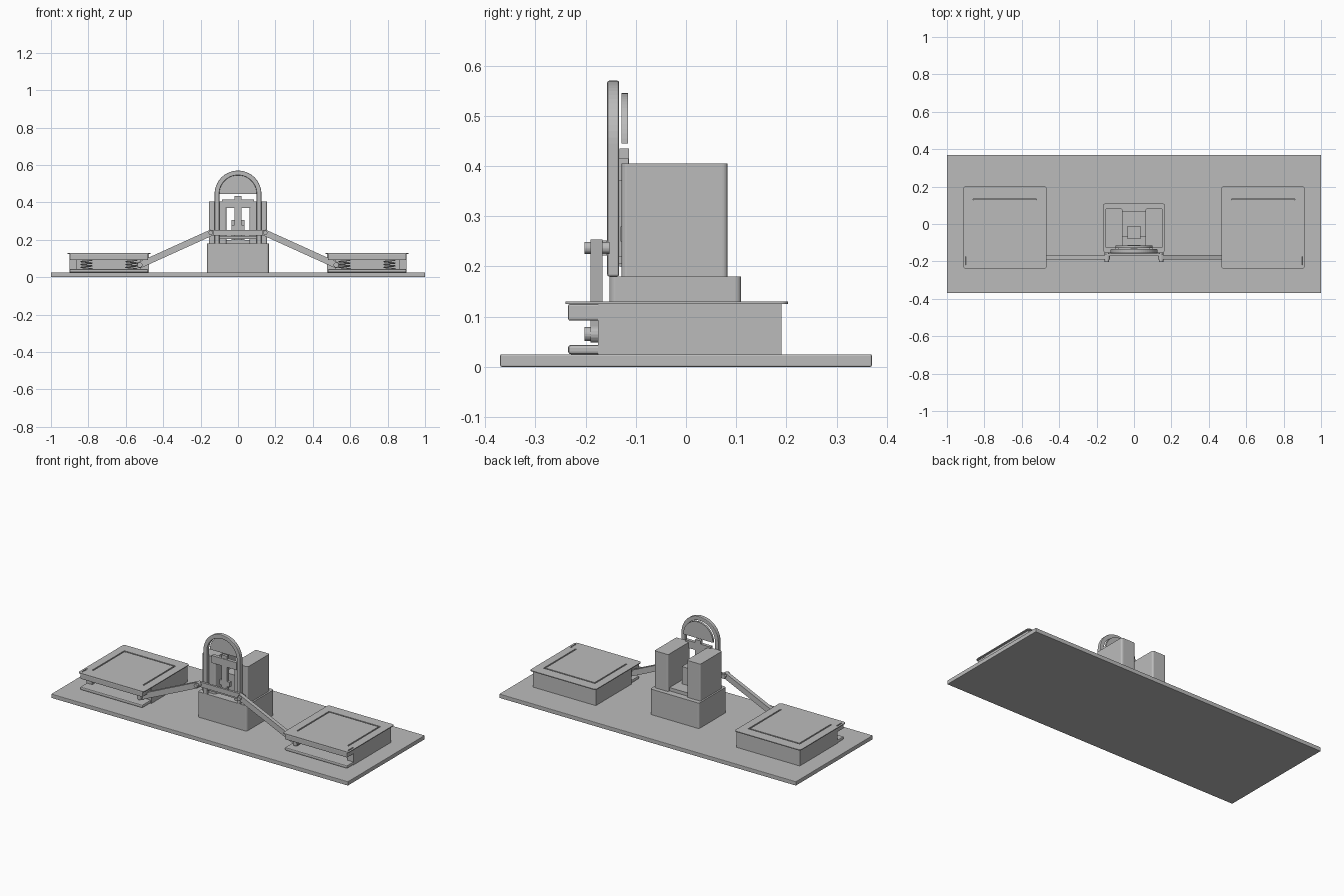
import bpy, bmesh, math
from mathutils import Vector

if "Cube" in bpy.data.objects:
    bpy.data.objects.remove(bpy.data.objects["Cube"])

grey = bpy.data.materials.new("plain grey")
grey.use_nodes = True
grey.diffuse_color = (0.5, 0.5, 0.5, 1)
grey.node_tree.nodes["Principled BSDF"].inputs["Base Color"].default_value = (0.5, 0.5, 0.5, 1)


def finish(name, bm):
    bmesh.ops.recalc_face_normals(bm, faces=bm.faces)
    mesh = bpy.data.meshes.new(name)
    bm.to_mesh(mesh)
    bm.free()
    mesh.materials.append(grey)
    ob = bpy.data.objects.new(name, mesh)
    bpy.context.scene.collection.objects.link(ob)
    return ob


def box(name, x, y, z, corner=0, edge=0):
    """Block from (min, max) ranges; corner rounds upright edges, edge bevels all."""
    bm = bmesh.new()
    bmesh.ops.create_cube(bm, size=1)
    for v in bm.verts:
        v.co = Vector([r[0] if c < 0 else r[1] for c, r in zip(v.co, (x, y, z))])
    if corner:
        upright = [e for e in bm.edges if abs(e.verts[0].co.z - e.verts[1].co.z) > 1e-5]
        bmesh.ops.bevel(bm, geom=upright, offset=corner, segments=4, profile=0.5, affect='EDGES')
    if edge:
        bmesh.ops.bevel(bm, geom=bm.edges[:], offset=edge, segments=2, profile=0.5, affect='EDGES')
    return finish(name, bm)


def prism(name, outline, axis, low, high):
    """Extrude a closed 2D outline along y (outline in x, z) or z (outline in x, y)."""
    bm = bmesh.new()
    place = (lambda p: (p[0], low, p[1])) if axis == 'y' else (lambda p: (p[0], p[1], low))
    face = bm.faces.new([bm.verts.new(place(p)) for p in outline])
    new = bmesh.ops.extrude_face_region(bm, geom=[face])["geom"]
    move = Vector((0, high - low, 0)) if axis == 'y' else Vector((0, 0, high - low))
    bmesh.ops.translate(bm, vec=move, verts=[g for g in new if isinstance(g, bmesh.types.BMVert)])
    return finish(name, bm)


def arc(radius, cx, cz, start, end, steps):
    return [(cx + radius * math.cos(start + (end - start) * i / steps),
             cz + radius * math.sin(start + (end - start) * i / steps)) for i in range(steps + 1)]


def pin(name, x, z, radius, low, high):
    return prism(name, arc(radius, x, z, 0, math.tau * 23 / 24, 23), 'y', low, high)


def spring(name, x, y, low, high, radius=0.03, turns=3):
    curve = bpy.data.curves.new(name, 'CURVE')
    curve.dimensions = '3D'
    curve.bevel_depth = 0.003
    curve.bevel_resolution = 1
    line = curve.splines.new('POLY')
    count = turns * 20
    line.points.add(count)
    for i, p in enumerate(line.points):
        a = math.tau * turns * i / count
        p.co = (x + radius * math.cos(a), y + radius * math.sin(a), low + (high - low) * i / count, 1)
    curve.materials.append(grey)
    bpy.context.scene.collection.objects.link(bpy.data.objects.new(name, curve))


# Ground board
box("base_board", (-1, 1), (-0.37, 0.37), (0, 0.025), edge=0.003)

# Central pedestal, towers and the seat between them
box("pedestal", (-0.165, 0.165), (-0.152, 0.11), (0.025, 0.18), corner=0.012)
box("tower_link", (-0.065, 0.065), (-0.07, 0.07), (0.18, 0.2))
box("plunger_foot", (-0.035, 0.035), (-0.08, -0.01), (0.2, 0.305))

# Arched frame with a half-round panel
SPRING_Z = 0.445
outer = arc(0.125, 0, SPRING_Z, 0, math.pi, 32)
inner = arc(0.1, 0, SPRING_Z, math.pi, 0, 32)
frame = prism("arch_frame", [(0.125, 0.18)] + outer + [(-0.125, 0.18), (-0.1, 0.18)] + inner + [(0.1, 0.18)],
              'y', -0.157, -0.133)
bevel = frame.modifiers.new("soft_edges", 'BEVEL')
bevel.width, bevel.segments, bevel.limit_method = 0.004, 2, 'ANGLE'
prism("half_round_panel", arc(0.1, 0, SPRING_Z, 0, math.pi, 32), 'y', -0.128, -0.116)

# Slider parts in the arch opening
box("slider_bar", (-0.085, 0.085), (-0.135, -0.115), (0.37, 0.415))
box("slider_stem", (-0.018, 0.018), (-0.132, -0.114), (0.2, 0.435))
box("slider_block", (-0.035, 0.035), (-0.13, -0.112), (0.25, 0.28))
box("lower_bar", (-0.1, 0.1), (-0.152, -0.12), (0.205, 0.22))
box("cross_bar", (-0.15, 0.15), (-0.17, -0.157), (0.222, 0.252))

for s, side in ((1, "left"), (-1, "right")):
    def span(a, b):
        return (min(s * a, s * b), max(s * a, s * b))

    box(side + "_tower", span(0.062, 0.155), (-0.128, 0.083), (0.18, 0.405), corner=0.01)

    # Linkage arm with round ends and pins
    tilt = math.atan2(0.065 - 0.237, 0.525 - 0.145)
    ends = (arc(0.017, 0.145, 0.237, tilt + math.pi / 2, tilt + math.pi * 1.5, 8)
            + arc(0.017, 0.525, 0.065, tilt - math.pi / 2, tilt + math.pi / 2, 8))
    prism(side + "_arm", [(s * x, z) for x, z in ends], 'y', -0.19, -0.166)
    pin(side + "_upper_pin", s * 0.145, 0.237, 0.012, -0.202, -0.152)
    pin(side + "_lower_pin", s * 0.525, 0.065, 0.014, -0.202, -0.165)

    # Pedal housing: back wall and two side walls, open at the front
    box(side + "_housing_back", span(0.475, 0.9), (0.135, 0.19), (0.025, 0.125))
    box(side + "_housing_outer_wall", span(0.86, 0.9), (-0.175, 0.135), (0.025, 0.125))
    box(side + "_housing_inner_wall", span(0.475, 0.52), (-0.155, 0.135), (0.025, 0.125))

    # Pedal plates, sprung apart
    box(side + "_upper_tray", span(0.48, 0.9), (-0.235, 0.13), (0.092, 0.125), edge=0.004)
    box(side + "_lower_tray", span(0.48, 0.9), (-0.235, 0.13), (0.025, 0.044), edge=0.006)
    for x in (0.57, 0.81):
        for y in (-0.13, 0.06):
            spring(side + "_spring", s * x, y, 0.045, 0.091)

    # Thin lid with a U-shaped slot
    lid = box(side + "_lid", span(0.467, 0.912), (-0.24, 0.203), (0.125, 0.13), corner=0.015)
    u_shape = [(0.516, -0.17), (0.516, 0.139), (0.864, 0.139), (0.864, -0.17),
               (0.856, -0.17), (0.856, 0.131), (0.524, 0.131), (0.524, -0.17)]
    slots = [prism(side + "_slot_cutter", [(s * x, y) for x, y in u_shape], 'z', 0.12, 0.14),
             box(side + "_notch_cutter", span(0.893, 0.9), (-0.22, -0.17), (0.12, 0.14))]
    for cutter in slots:
        cutter.hide_render = True
        cutter.hide_viewport = True
        cut = lid.modifiers.new("slot", 'BOOLEAN')
        cut.operation, cut.object, cut.solver = 'DIFFERENCE', cutter, 'EXACT'
